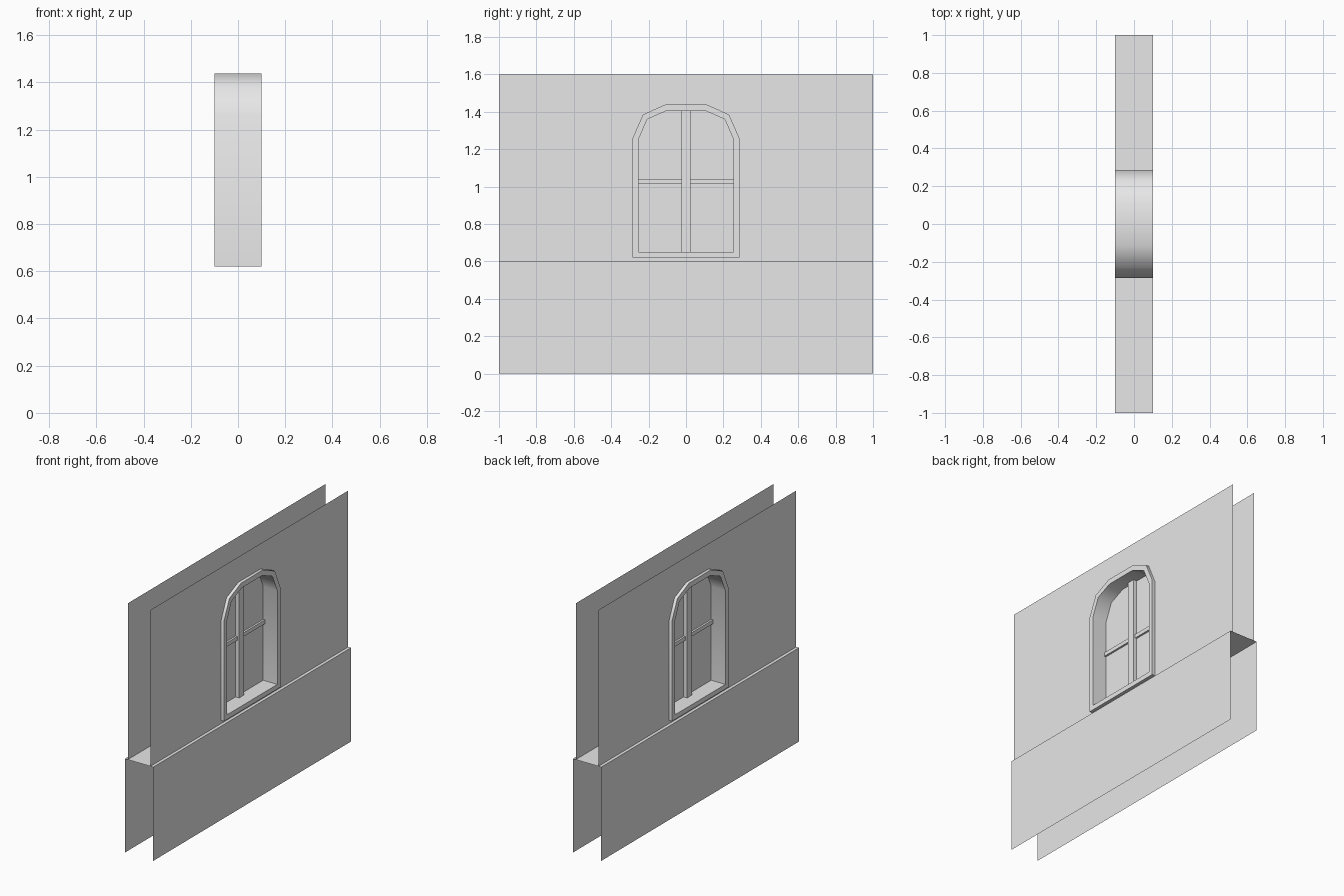
import bpy
import bmesh
import math

if "Cube" in bpy.data.objects:
    bpy.data.objects.remove(bpy.data.objects["Cube"])

GREY = (0.8, 0.8, 0.8, 1.0)
plaster = bpy.data.materials.new("plain_grey")
plaster.use_nodes = True
plaster.diffuse_color = GREY
plaster.node_tree.nodes["Principled BSDF"].inputs["Base Color"].default_value = GREY


def add_object(name, bm):
    mesh = bpy.data.meshes.new(name)
    bm.to_mesh(mesh)
    bm.free()
    mesh.materials.append(plaster)
    obj = bpy.data.objects.new(name, mesh)
    bpy.context.collection.objects.link(obj)
    return obj


def mirrored(half):
    """Closed (y, z) outline from its +y half, listed bottom to top."""
    return half + [(-y, z) for y, z in reversed(half)]


def ring(bm, outline, x):
    return [bm.verts.new((x, y, z)) for y, z in outline]


def sheet(name, x, outline, hole=None):
    """Flat single-sided sheet across x, with an optional opening."""
    bm = bmesh.new()
    edges = []
    for loop in (outline, hole):
        if loop:
            v = ring(bm, loop, x)
            edges += [bm.edges.new((a, b)) for a, b in zip(v, v[1:] + v[:1])]
    bmesh.ops.triangle_fill(bm, use_beauty=True, use_dissolve=False, edges=edges)
    for f in bm.faces:
        f.normal_update()
        if f.normal.x * (x or 1) < 0:
            f.normal_flip()
    return add_object(name, bm)


def box(name, size, center):
    bm = bmesh.new()
    bmesh.ops.create_cube(bm, size=1)
    bmesh.ops.scale(bm, vec=size, verts=bm.verts)
    bmesh.ops.translate(bm, vec=center, verts=bm.verts)
    return add_object(name, bm)


# Arched window outlines
outer = mirrored([(0.285, 0.62), (0.285, 1.26), (0.23, 1.385), (0.112, 1.438)])
inner = mirrored([(0.255, 0.65), (0.255, 1.25), (0.207, 1.36), (0.104, 1.405)])

# Wall sheets and the thicker lower panels on both sides
upper = mirrored([(1, 0.6), (1, 1.6)])
lower = mirrored([(1, 0), (1, 0.6)])
for side, s in (("left", 1), ("right", -1)):
    sheet("upper_wall_" + side, s * 0.08, upper, outer)
    sheet("lower_panel_" + side, s * 0.1, lower)

# Ledge closing the top of the lower panels
bm = bmesh.new()
bmesh.ops.create_grid(bm, x_segments=1, y_segments=1, size=1)
bmesh.ops.scale(bm, vec=(0.1, 1, 1), verts=bm.verts)
bmesh.ops.translate(bm, vec=(0, 0, 0.6), verts=bm.verts)
add_object("ledge", bm)

# Window frame running through the whole wall
bm = bmesh.new()
loops = [ring(bm, o, x) for o, x in
         ((outer, -0.1), (outer, 0.1), (inner, 0.1), (inner, -0.1))]
for a, b in zip(loops, loops[1:] + loops[:1]):
    for i in range(len(a)):
        j = (i + 1) % len(a)
        bm.faces.new((a[i], a[j], b[j], b[i]))
bmesh.ops.recalc_face_normals(bm, faces=bm.faces)
for f in bm.faces:
    f.smooth = True
for e in bm.edges:
    e.smooth = e.calc_face_angle() < math.radians(50)
add_object("window_frame", bm)

# Pane in the middle of the wall, with its glazing bars
sheet("window_pane", 0, inner)
box("upright_bar", (0.05, 0.05, 0.755), (0, 0, 1.0275))
for side, s in (("back", 1), ("front", -1)):
    box("cross_bar_" + side, (0.025, 0.23, 0.025), (0, s * 0.14, 1.0275))
